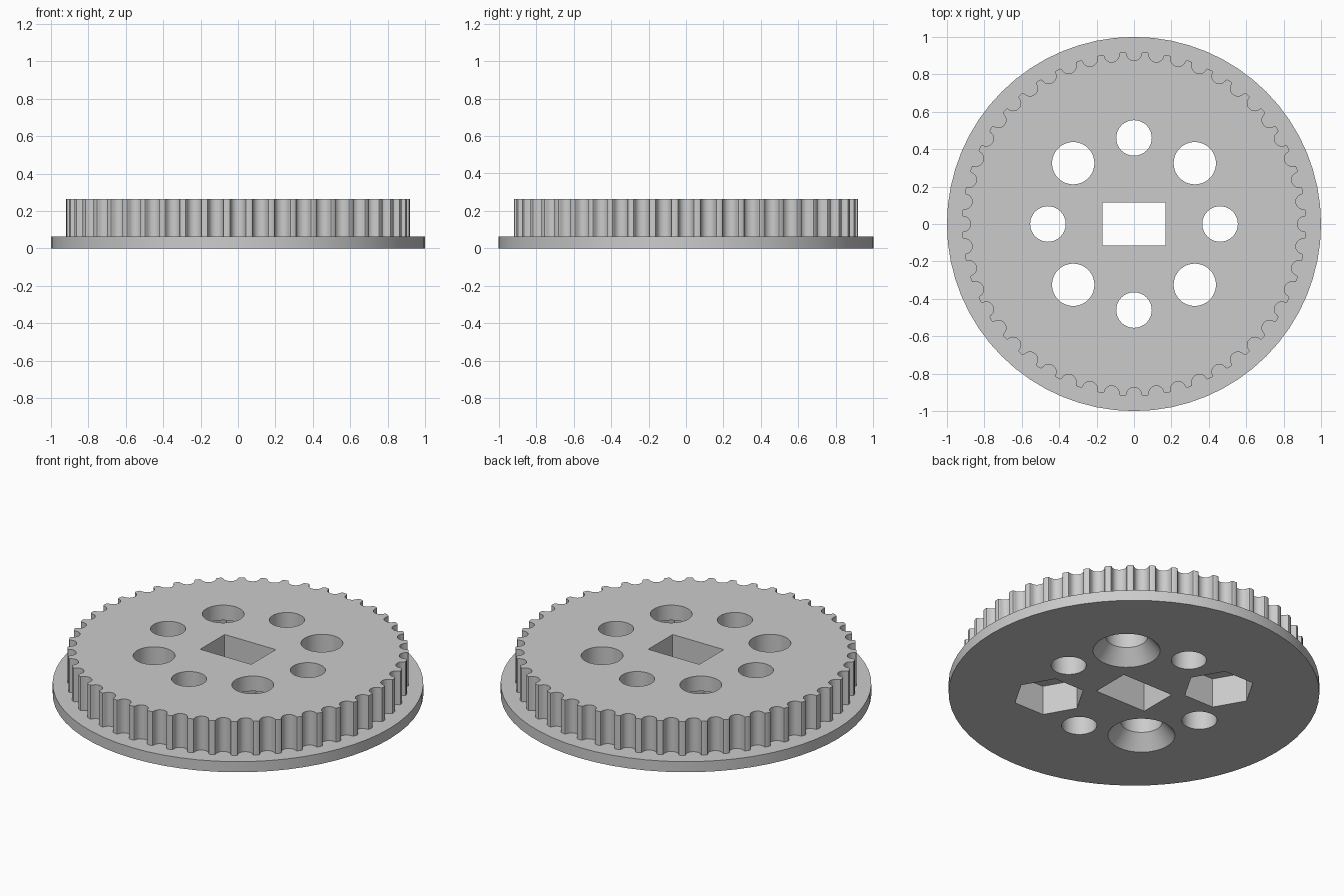
import bpy, bmesh, math

cube = bpy.data.objects.get("Cube")
if cube:
    bpy.data.objects.remove(cube, do_unlink=True)

FLANGE_H, TOTAL_H = 0.063, 0.265
TOOTH_R, TEETH = 0.92, 48
HOLE_R, SMALL_HOLE_R = 0.113, 0.095

grey = bpy.data.materials.new("plain grey")
grey.use_nodes = True
grey.diffuse_color = (0.6, 0.6, 0.6, 1)
grey.node_tree.nodes["Principled BSDF"].inputs["Base Color"].default_value = (0.6, 0.6, 0.6, 1)


def circle(radius, sides, cx=0, cy=0):
    return [(cx + radius * math.cos(math.tau * i / sides),
             cy + radius * math.sin(math.tau * i / sides)) for i in range(sides)]


def loft(name, sections):
    """Solid through matching outlines, given as (z, points) from bottom to top."""
    bm = bmesh.new()
    rings = [[bm.verts.new((x, y, z)) for x, y in pts] for z, pts in sections]
    n = len(rings[0])
    bm.faces.new(rings[0][::-1])
    bm.faces.new(rings[-1])
    for low, high in zip(rings, rings[1:]):
        for i in range(n):
            j = (i + 1) % n
            bm.faces.new((low[i], low[j], high[j], high[i]))
    mesh = bpy.data.meshes.new(name)
    bm.to_mesh(mesh)
    bm.free()
    mesh.materials.append(grey)
    obj = bpy.data.objects.new(name, mesh)
    bpy.context.collection.objects.link(obj)
    return obj


def tooth_outline():
    """Outline of the toothed rim: rounded grooves cut into a circle."""
    half = [(0.0503, 0), (0.0436, 0.0023), (0.0403, 0.008), (0.039, 0.0146),
            (0.0369, 0.021), (0.034, 0.0271), (0.0304, 0.0329),
            (0.0241, 0.0389), (0.0167, 0.0433), (0.0087, 0.0459)]
    groove = half + [(0, 0.0468)] + [(-w, d) for w, d in reversed(half)]
    pts = []
    for k in range(TEETH):
        a = math.tau * k / TEETH
        for w, d in reversed(groove):
            r = math.sqrt(TOOTH_R ** 2 - w * w) - d
            pts.append((r * math.cos(a) - w * math.sin(a),
                        r * math.sin(a) + w * math.cos(a)))
    return pts


# Flange and toothed rim
pulley = loft("toothed_pulley", [(0, circle(1, 64)), (FLANGE_H, circle(1, 64))])
rim = tooth_outline()
tools = [(loft("toothed_rim", [(FLANGE_H / 2, rim), (TOTAL_H, rim)]), 'UNION')]


def cut(name, sections):
    tools.append((loft(name, sections), 'DIFFERENCE'))


# Rectangular centre opening
slot = [(-0.168, -0.115), (0.168, -0.115), (0.168, 0.115), (-0.168, 0.115)]
cut("centre_slot", [(-0.1, slot), (0.4, slot)])

# Small straight holes on the axes
for x, y in ((0.46, 0), (-0.46, 0), (0, 0.46), (0, -0.46)):
    ring = circle(SMALL_HOLE_R, 48, x, y)
    cut("small_hole", [(-0.1, ring), (0.4, ring)])

# Diagonal holes: countersunk on one diagonal, hexagonal pockets on the other
for sx in (-1, 1):
    for sy in (-1, 1):
        x, y = 0.325 * sx, 0.325 * sy
        ring = circle(HOLE_R, 48, x, y)
        if sx == sy:
            wide = circle(0.181, 48, x, y)
            cut("countersunk_hole", [(-0.1, wide), (0, wide), (0.084, ring), (0.4, ring)])
        else:
            cut("bolt_hole", [(-0.1, ring), (0.4, ring)])
            nut = circle(0.195, 6, x, y)
            cut("hex_pocket", [(-0.1, nut), (0.175, nut)])

# Combine into one solid and drop the helpers
for tool, operation in tools:
    tool.hide_render = True
    mod = pulley.modifiers.new(tool.name, 'BOOLEAN')
    mod.operation, mod.solver, mod.object = operation, 'EXACT', tool
bpy.context.view_layer.update()
solid = pulley.evaluated_get(bpy.context.evaluated_depsgraph_get())
pulley_mesh = bpy.data.meshes.new_from_object(solid)
pulley.modifiers.clear()
pulley.data = pulley_mesh
for tool, _ in tools:
    bpy.data.objects.remove(tool, do_unlink=True)

bpy.ops.object.select_all(action='DESELECT')
pulley.select_set(True)
bpy.context.view_layer.objects.active = pulley
bpy.ops.object.shade_smooth_by_angle(angle=math.radians(25))
